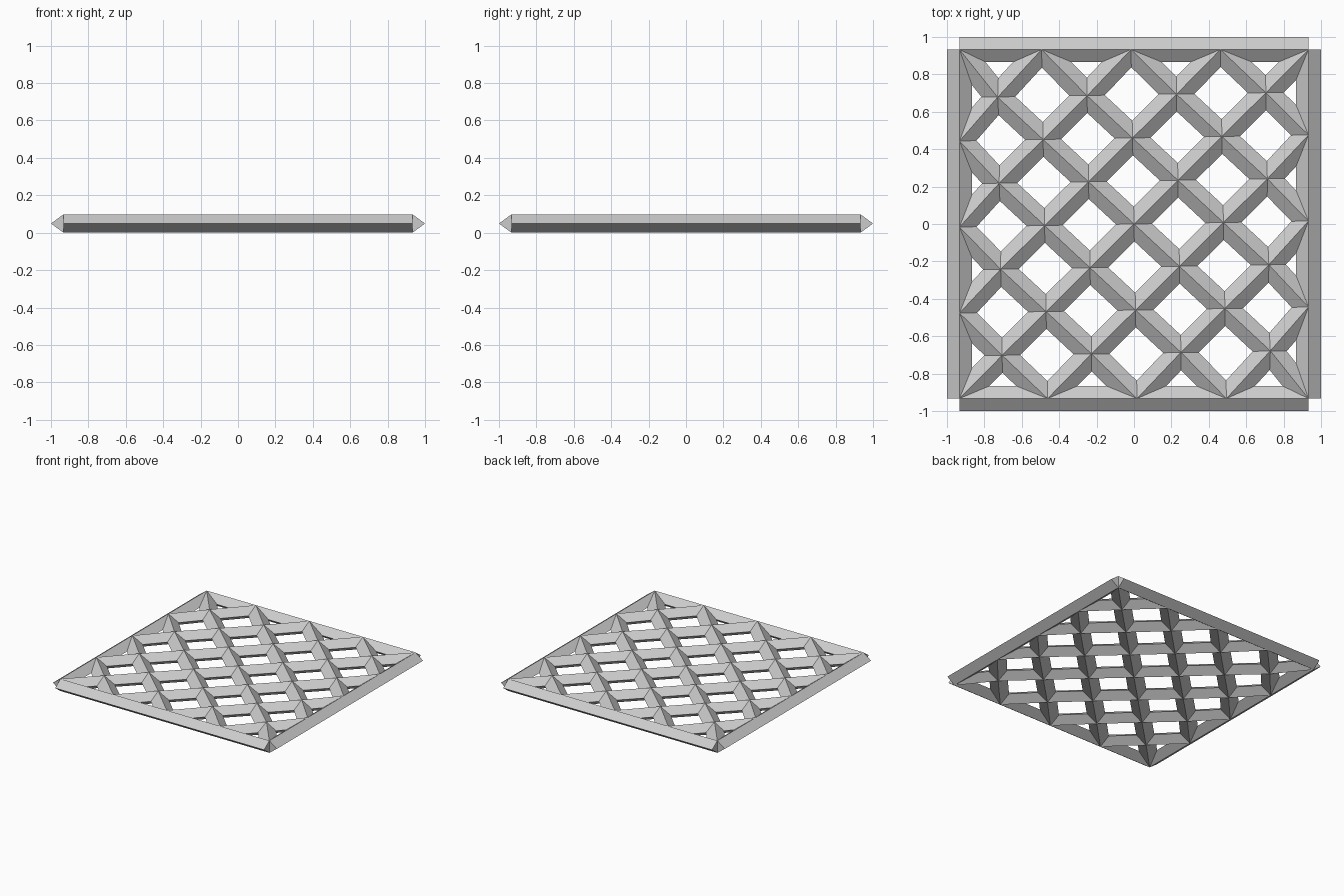
import bpy
import bmesh
from mathutils import Vector

cube = bpy.data.objects.get("Cube")
if cube:
    bpy.data.objects.remove(cube, do_unlink=True)

EDGE = 0.933         # centre line of the frame
HALF_W = 0.067       # half width of every bar
MID, HALF_H = 0.049, 0.049

grey = bpy.data.materials.new("light grey")
grey.use_nodes = True
grey.diffuse_color = (0.6, 0.6, 0.6, 1)
grey.node_tree.nodes["Principled BSDF"].inputs["Base Color"].default_value = (0.6, 0.6, 0.6, 1)


def bar(name, path):
    """Sweep a diamond section along a flat path, mitred at bends and capped."""
    bm = bmesh.new()
    rings = []
    for k, p in enumerate(path):
        before = (p - path[k - 1]).normalized() if k else None
        after = (path[k + 1] - p).normalized() if k + 1 < len(path) else None
        along = ((before or after) + (after or before)).normalized()
        side = Vector((-along.y, along.x, 0)) * HALF_W
        centre = Vector((p.x, p.y, MID))
        up = Vector((0, 0, HALF_H))
        rings.append([bm.verts.new(centre + d) for d in (side, up, -side, -up)])
    for a, b in zip(rings, rings[1:]):
        for s in range(4):
            t = (s + 1) % 4
            bm.faces.new((a[s], a[t], b[t], b[s]))
    bm.faces.new(rings[0])
    bm.faces.new(rings[-1])
    bmesh.ops.recalc_face_normals(bm, faces=bm.faces)
    mesh = bpy.data.meshes.new(name)
    bm.to_mesh(mesh)
    bm.free()
    mesh.materials.append(grey)
    bpy.context.collection.objects.link(bpy.data.objects.new(name, mesh))


# Outer frame
for name, s in (("front", -1), ("back", 1)):
    bar(name + "_frame_bar", [Vector((-EDGE, s * EDGE)), Vector((EDGE, s * EDGE))])
for name, s in (("right", -1), ("left", 1)):
    bar(name + "_frame_bar", [Vector((s * EDGE, -EDGE)), Vector((s * EDGE, EDGE))])

# Diagonal lattice, slightly skewed, with its ends drawn onto the frame
FALL, RISE = Vector((0.243, -0.226)), Vector((0.235, 0.234))


def node(i, j):
    p = FALL * i + RISE * j
    if abs(i + j) == 4:
        p.x = EDGE if i + j > 0 else -EDGE
    if abs(j - i) == 4:
        p.y = EDGE if j > i else -EDGE
    return p


for k in range(-3, 4):
    n = 4 - abs(k)
    steps = range(-n, n + 1)
    bar(f"falling_lattice_bar_{k + 4}", [node(i, k) for i in steps])
    bar(f"rising_lattice_bar_{k + 4}", [node(k, j) for j in steps])
